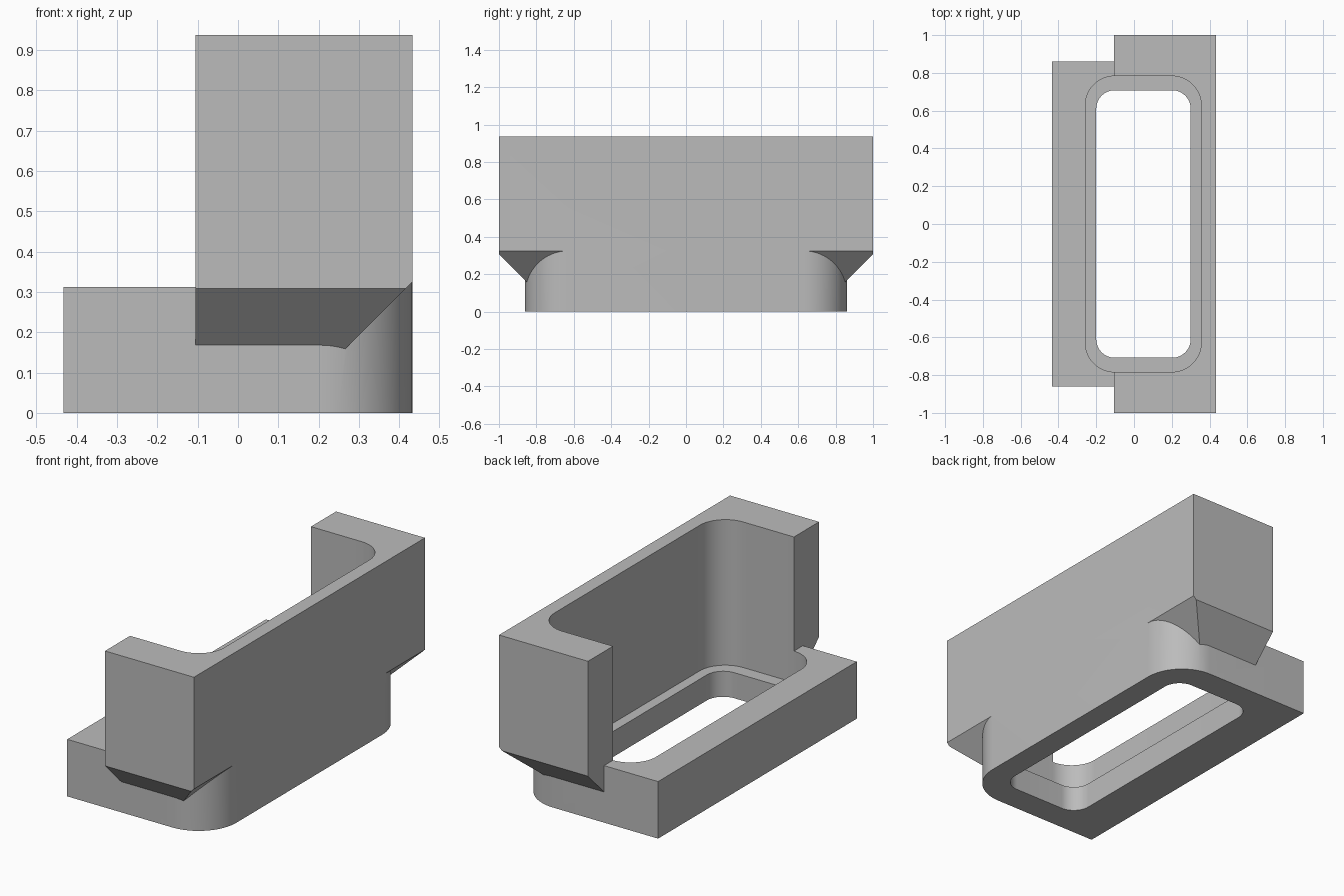
import bpy, bmesh, math
from mathutils import Vector

if "Cube" in bpy.data.objects:
    bpy.data.objects.remove(bpy.data.objects["Cube"])

X0, X1, WALL_X = -0.433, 0.433, -0.106
BASE_Y, TOP_Y, BASE_Z, TOP_Z = 0.86, 1.0, 0.3125, 0.9375

grey = bpy.data.materials.new("plain grey")
grey.diffuse_color = (0.5, 0.5, 0.5, 1)
grey.use_nodes = True
grey.node_tree.nodes["Principled BSDF"].inputs["Base Color"].default_value = grey.diffuse_color


def finish(bm, name):
    bmesh.ops.recalc_face_normals(bm, faces=bm.faces)
    mesh = bpy.data.meshes.new(name)
    bm.to_mesh(mesh)
    bm.free()
    mesh.materials.append(grey)
    ob = bpy.data.objects.new(name, mesh)
    bpy.context.collection.objects.link(ob)
    return ob


def prism(name, x0, x1, y, z0, z1, r_right=0, r_left=0, n=16):
    """Upright prism from a rectangle whose corners may be rounded."""
    pts = []
    corners = [(x1, y, r_right, 0), (x0, y, r_left, 90),
               (x0, -y, r_left, 180), (x1, -y, r_right, 270)]
    for cx, cy, r, a0 in corners:
        if r == 0:
            pts.append((cx, cy))
            continue
        ox, oy = cx - math.copysign(r, cx - (x0 + x1) / 2), cy - math.copysign(r, cy)
        for i in range(n + 1):
            a = math.radians(a0 + 90 * i / n)
            pts.append((ox + r * math.cos(a), oy + r * math.sin(a)))
    bm = bmesh.new()
    face = bm.faces.new([bm.verts.new((px, py, z0)) for px, py in pts])
    ext = bmesh.ops.extrude_face_region(bm, geom=[face])
    top = [v for v in ext["geom"] if isinstance(v, bmesh.types.BMVert)]
    bmesh.ops.translate(bm, verts=top, vec=(0, 0, z1 - z0))
    return finish(bm, name)


def boolean(target, tool, operation):
    mod = target.modifiers.new(operation.lower(), "BOOLEAN")
    mod.operation, mod.object, mod.solver = operation, tool, "EXACT"
    bpy.context.view_layer.objects.active = target
    bpy.ops.object.modifier_apply(modifier=mod.name)
    bpy.data.objects.remove(tool, do_unlink=True)


# Foot with two rounded corners, stepped down on the open side
body = prism("bracket_body", X0, X1, BASE_Y, 0, 0.6, r_right=0.23)
boolean(body, prism("step_cutter", X0 - 0.2, WALL_X, 1.2, BASE_Z, 1.2), "DIFFERENCE")

# Wide upper block with sloped undersides at both ends and along the wall side
upper = prism("upper_block", WALL_X, X1, TOP_Y, 0.05, TOP_Z)
bm = bmesh.new()
bm.from_mesh(upper.data)
for co, no in (((0, 1, 0.308), (0, 1, -1)),
               ((0, -1, 0.308), (0, -1, -1)),
               ((X1, 0, 0.325), (1, 0, -1))):
    geom = bm.verts[:] + bm.edges[:] + bm.faces[:]
    bmesh.ops.bisect_plane(bm, geom=geom, plane_co=Vector(co),
                           plane_no=Vector(no).normalized(), clear_outer=True)
    bmesh.ops.holes_fill(bm, edges=[e for e in bm.edges if e.is_boundary], sides=0)
bmesh.ops.recalc_face_normals(bm, faces=bm.faces)
bm.to_mesh(upper.data)
bm.free()
boolean(body, upper, "UNION")

# Pocket down to the ledge, then the smaller through opening
boolean(body, prism("pocket_cutter", -0.258, 0.356, 0.783, 0.14, 1.2, 0.155, 0.155), "DIFFERENCE")
boolean(body, prism("opening_cutter", -0.2, 0.3, 0.708, -0.2, 0.5, 0.098, 0.098), "DIFFERENCE")

# Smooth rounded corners, crisp edges elsewhere
bpy.ops.object.select_all(action="DESELECT")
body.select_set(True)
bpy.context.view_layer.objects.active = body
bpy.ops.object.shade_smooth_by_angle(angle=math.radians(20))
